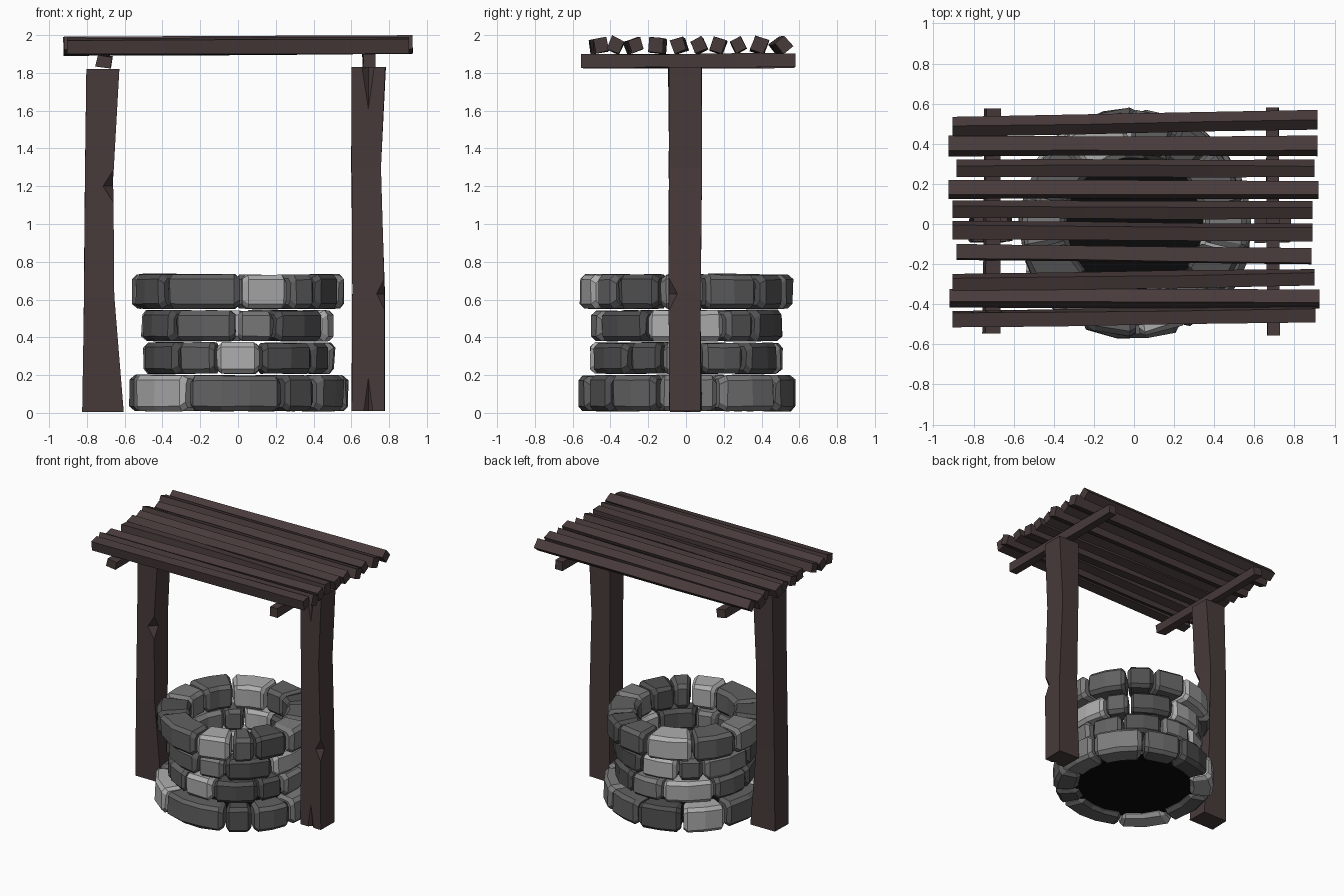
import bpy, bmesh, math, random
from mathutils import Vector, Matrix

if "Cube" in bpy.data.objects:
    bpy.data.objects.remove(bpy.data.objects["Cube"])

random.seed(7)


def material(name, r, g, b):
    m = bpy.data.materials.new(name)
    m.diffuse_color = (r, g, b, 1)
    m.use_nodes = True
    m.node_tree.nodes["Principled BSDF"].inputs["Base Color"].default_value = m.diffuse_color
    return m


WOOD = material("dark_wood", 0.065, 0.043, 0.043)
BLACK = material("black_hole", 0.003, 0.003, 0.003)
STONE = [material("stone_%d" % i, v, v, v) for i, v in enumerate((0.08, 0.12, 0.2, 0.42))]


def finish(bm, name, mats):
    bmesh.ops.recalc_face_normals(bm, faces=bm.faces)
    me = bpy.data.meshes.new(name)
    bm.to_mesh(me)
    bm.free()
    for m in mats:
        me.materials.append(m)
    ob = bpy.data.objects.new(name, me)
    bpy.context.collection.objects.link(ob)
    return ob


def loft(bm, sections, mat=0):
    """Skin a list of equal-length point loops and cap both ends."""
    loops = [[bm.verts.new(p) for p in s] for s in sections]
    n = len(loops[0])
    faces = [bm.faces.new(loops[0]), bm.faces.new(loops[-1])]
    for a, b in zip(loops, loops[1:]):
        for i in range(n):
            j = (i + 1) % n
            faces.append(bm.faces.new((a[i], a[j], b[j], b[i])))
    for f in faces:
        f.material_index = mat


def jit(s):
    return random.uniform(-s, s)


# Chamfered, slightly uneven stone following an arc
def stone(bm, a0, a1, r0, r1, z0, z1, mat):
    r1 += jit(0.012)
    r0 += jit(0.012)
    z1 -= random.uniform(0, 0.008)
    c = 0.025

    def profile(k):
        R0, R1, Z0, Z1 = r0 + k, r1 - k, z0 + k, z1 - k
        return [(R0 + c, Z0), (R1 - c, Z0), (R1, Z0 + c), (R1, Z1 - c),
                (R1 - c, Z1), (R0 + c, Z1), (R0, Z1 - c), (R0, Z0 + c)]

    n = max(1, round((a1 - a0) / 19))
    s, e = a0 + 4, a1 - 4
    stations = [(a0 + 1, c * 0.8)] + [(s + (e - s) * i / n, 0) for i in range(n + 1)] + [(a1 - 1, c * 0.8)]
    sections = []
    for a, k in stations:
        t = math.radians(a + jit(0.4))
        loop = []
        for r, z in profile(k):
            r += jit(0.005)
            loop.append((r * math.cos(t), r * math.sin(t), z + jit(0.002)))
        sections.append(loop)
    loft(bm, sections, mat)


# Stone courses: inner and outer radius, z range, joint angles, shade per stone
courses = [
    ("stone_course_1", 0.41, 0.585, 0.01, 0.203,
     [18, 57, 88, 122, 155, 200, 242, 295, 316, 345], "2103131012"),
    ("stone_course_2", 0.345, 0.505, 0.208, 0.375,
     [10, 40, 75, 105, 150, 185, 229, 256, 284, 322, 345], "10231013002"),
    ("stone_course_3", 0.345, 0.505, 0.38, 0.547,
     [24, 46, 85, 118, 140, 185, 227, 269, 294, 335], "1031201203"),
    ("stone_course_4", 0.345, 0.565, 0.552, 0.737,
     [10, 44, 66, 93, 130, 165, 195, 226, 272, 300, 318, 345], "101312013102"),
]
for name, r0, r1, z0, z1, cuts, shades in courses:
    bm = bmesh.new()
    for a, b, s in zip(cuts, cuts[1:] + [cuts[0] + 360], shades):
        stone(bm, a, b, r0, r1, z0, z1, int(s))
    finish(bm, name, STONE)

# Black floor of the shaft
bm = bmesh.new()
bmesh.ops.create_circle(bm, cap_ends=True, segments=24, radius=0.46,
                        matrix=Matrix.Translation((0, 0, 0.04)))
finish(bm, "shaft_floor", [BLACK])


# Posts: sections are (z, x left, x right), with wedge-shaped splits cut out
def post(name, sections, splits):
    bm = bmesh.new()
    loft(bm, [[(xl, -0.09 + jit(0.006), z), (xr, -0.09 + jit(0.006), z),
               (xr + jit(0.006), 0.08 + jit(0.006), z), (xl + jit(0.006), 0.08 + jit(0.006), z)]
              for z, xl, xr in sections])
    ob = finish(bm, name, [WOOD])
    for i, (centre, w, h) in enumerate(splits):
        bm = bmesh.new()
        bmesh.ops.create_icosphere(bm, subdivisions=1, radius=0.01)
        bm.clear()
        ring = [bm.verts.new(v) for v in ((w, 0, 0), (0, w, 0), (-w, 0, 0), (0, -w, 0))]
        for tip in (bm.verts.new((0, 0, h)), bm.verts.new((0, 0, -h))):
            for k in range(4):
                bm.faces.new((ring[k], ring[(k + 1) % 4], tip))
        cutter = finish(bm, "%s_split_%d" % (name, i + 1), [WOOD])
        cutter.location = centre
        cutter.hide_render = True
        cutter.hide_viewport = True
        mod = ob.modifiers.new("split", 'BOOLEAN')
        mod.operation = 'DIFFERENCE'
        mod.solver = 'EXACT'
        mod.object = cutter


post("left_post",
     [(0.005, -0.825, -0.605), (0.62, -0.815, -0.655), (1.25, -0.81, -0.66), (1.82, -0.803, -0.628)],
     [((-0.66, -0.09, 1.2), 0.055, 0.09)])
post("right_post",
     [(0.01, 0.602, 0.775), (0.65, 0.605, 0.776), (1.3, 0.602, 0.757), (1.83, 0.602, 0.78)],
     [((0.777, -0.09, 0.63), 0.045, 0.09), ((0.69, -0.095, 0.01), 0.03, 0.22),
      ((0.69, -0.095, 1.83), 0.035, 0.27)])


# Rough square beam between two points, rolled about its length
def beam(name, p0, p1, w, h, roll):
    p0, p1 = Vector(p0), Vector(p1)
    d = (p1 - p0).normalized()
    side = d.cross(Vector((0, 0, 1))).normalized()
    q = Matrix.Rotation(math.radians(roll), 3, d)
    u, v = q @ side * w / 2, q @ side.cross(d) * h / 2
    bm = bmesh.new()
    sections = []
    for i in range(4):
        t = i / 3 + (jit(0.08) if i in (1, 2) else 0)
        c = p0.lerp(p1, t)
        sections.append([c + u * (a + jit(0.09)) + v * (b + jit(0.09))
                         for a, b in ((-1, -1), (1, -1), (1, 1), (-1, 1))])
    loft(bm, sections)
    finish(bm, name, [WOOD])


# Cross beams resting on the posts
beam("left_cross_beam", (-0.71, -0.545, 1.858), (-0.705, 0.575, 1.862), 0.078, 0.062, 10)
beam("right_cross_beam", (0.695, -0.555, 1.862), (0.69, 0.58, 1.868), 0.062, 0.07, 0)

# Roof slats: x start, x end, y at left, y at right, width, roll
slats = [
    (-0.905, 0.915, 0.483, 0.52, 0.068, 40), (-0.925, 0.915, 0.39, 0.388, 0.076, -20),
    (-0.885, 0.90, 0.278, 0.277, 0.064, 28), (-0.925, 0.92, 0.172, 0.168, 0.072, -18),
    (-0.905, 0.89, 0.075, 0.066, 0.066, 25), (-0.905, 0.89, -0.03, -0.042, 0.07, 18),
    (-0.885, 0.885, -0.138, -0.16, 0.074, -4), (-0.905, 0.90, -0.29, -0.265, 0.066, 20),
    (-0.92, 0.925, -0.37, -0.375, 0.07, -25), (-0.905, 0.905, -0.475, -0.45, 0.072, 10),
]
for i, (xa, xb, ya, yb, w, roll) in enumerate(slats):
    beam("roof_slat_%d" % (i + 1), (xa, ya, 1.941), (xb, yb, 1.948), w, w * 1.05, roll)
